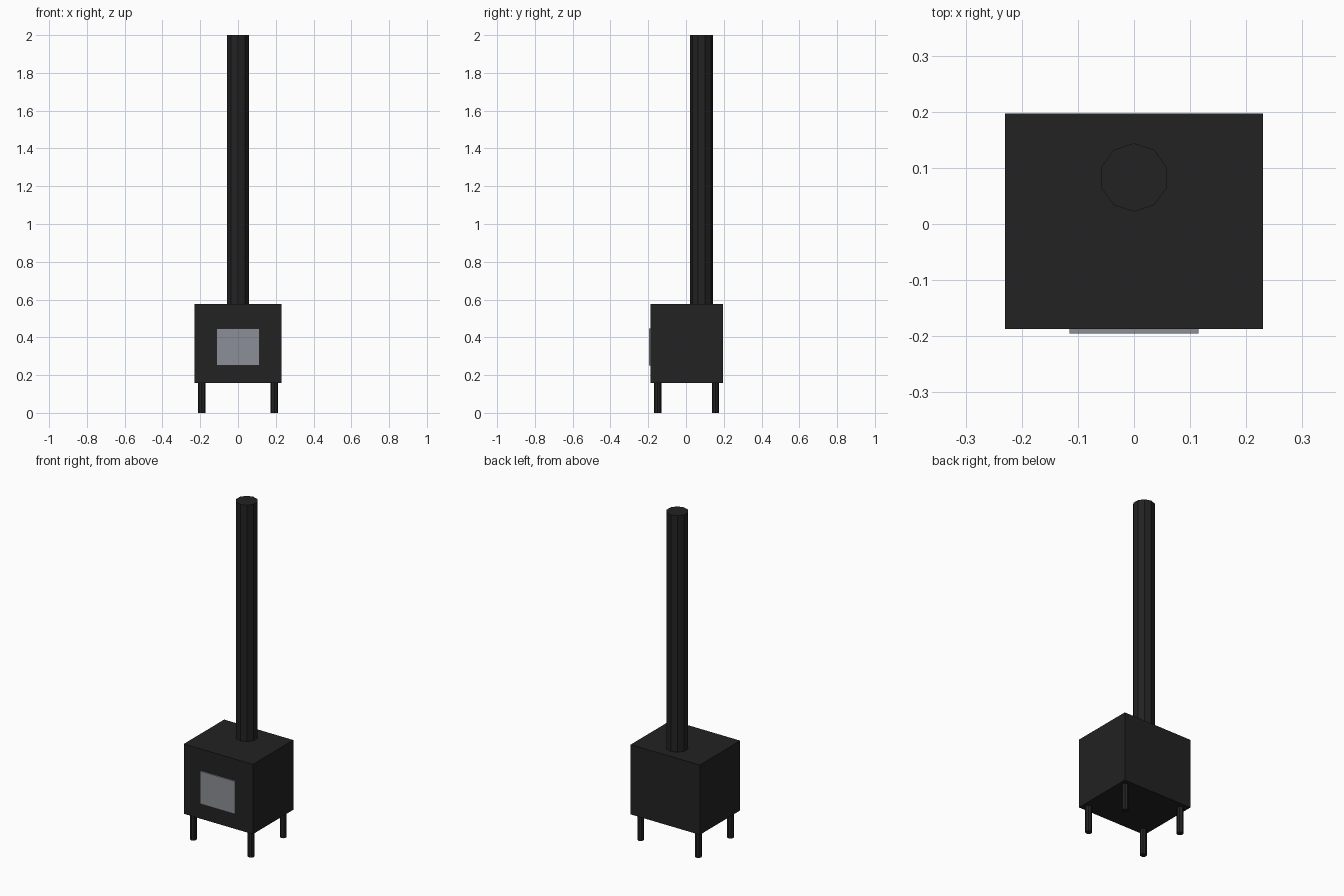
import bpy

cube = bpy.data.objects.get("Cube")
if cube:
    bpy.data.objects.remove(cube, do_unlink=True)


def material(name, rgb):
    mat = bpy.data.materials.new(name)
    mat.use_nodes = True
    colour = (*rgb, 1)
    mat.diffuse_color = colour
    mat.node_tree.nodes["Principled BSDF"].inputs["Base Color"].default_value = colour
    return mat


def finish(name, mat):
    obj = bpy.context.object
    obj.name = name
    obj.data.materials.append(mat)
    return obj


def box(name, mat, low, high):
    centre = [(a + b) / 2 for a, b in zip(low, high)]
    bpy.ops.mesh.primitive_cube_add(size=1, location=centre)
    obj = finish(name, mat)
    obj.scale = [b - a for a, b in zip(low, high)]
    bpy.ops.object.transform_apply(location=False, rotation=False, scale=True)
    return obj


def tube(name, mat, x, y, radius, bottom, top, sides):
    bpy.ops.mesh.primitive_cylinder_add(
        vertices=sides, radius=radius, depth=top - bottom,
        location=(x, y, (bottom + top) / 2))
    return finish(name, mat)


iron = material("black iron", (0.016, 0.016, 0.016))
glass = material("grey glass", (0.26, 0.275, 0.305))

# Firebox with a raised window in its door side
box("firebox", iron, (-0.23, -0.187, 0.157), (0.23, 0.197, 0.577))
box("door_window", glass, (-0.115, -0.195, 0.25), (0.115, -0.18, 0.447))

# Chimney pipe rising from the rear of the top plate
tube("chimney_pipe", iron, 0, 0.083, 0.061, 0.577, 2.0, 10)

# Four round legs
for end, y in (("front", -0.15), ("back", 0.156)):
    for side, x in (("left", 0.192), ("right", -0.192)):
        tube(f"{end}_{side}_leg", iron, x, y, 0.019, 0, 0.157, 8)
